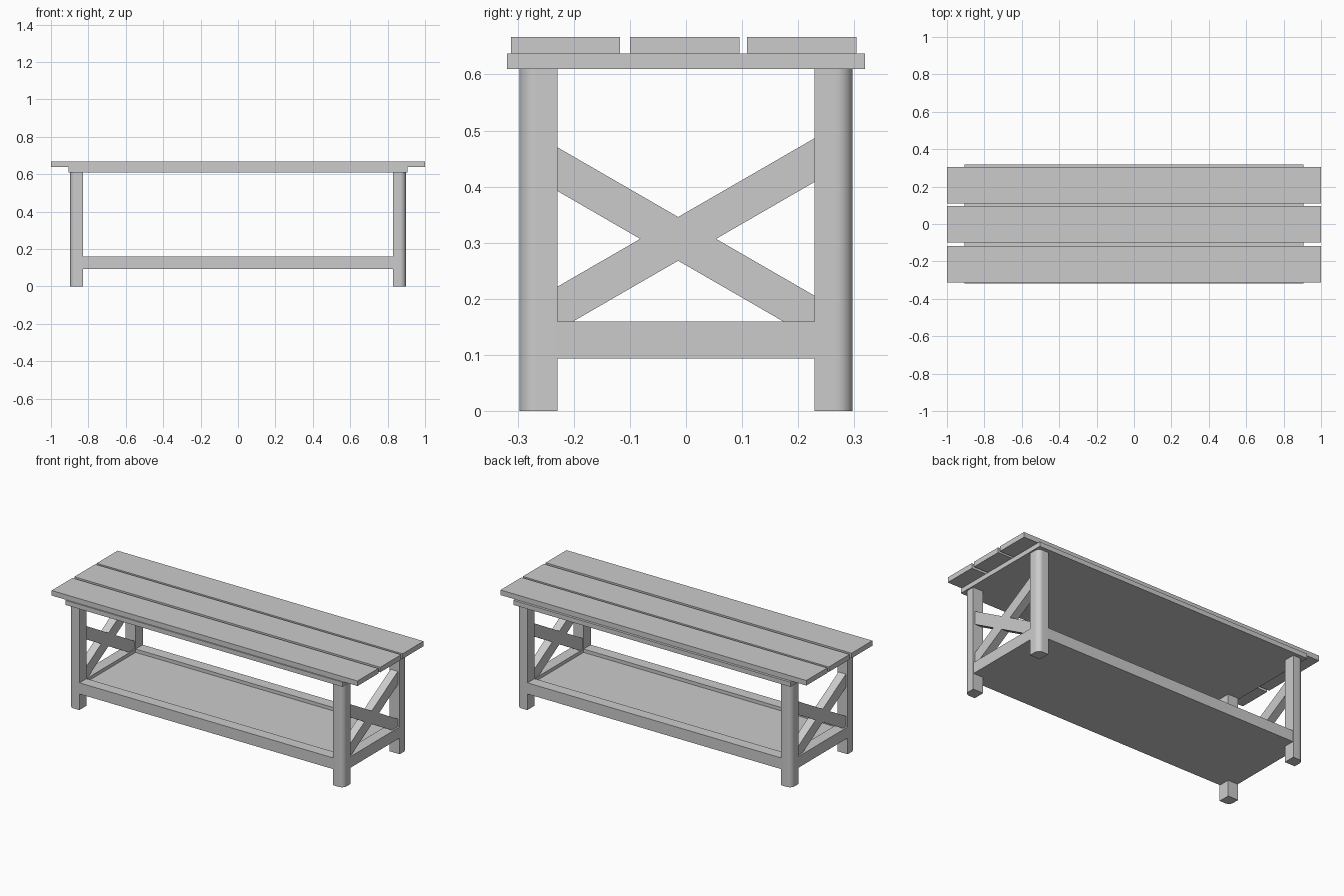
import bpy, bmesh
from math import sin, cos, pi, radians, tan

if "Cube" in bpy.data.objects:
    bpy.data.objects.remove(bpy.data.objects["Cube"])


def make_object(name, bm):
    bmesh.ops.recalc_face_normals(bm, faces=bm.faces)
    mesh = bpy.data.meshes.new(name)
    bm.to_mesh(mesh)
    bm.free()
    ob = bpy.data.objects.new(name, mesh)
    bpy.context.collection.objects.link(ob)
    return ob


def prism(name, points, offset):
    """Extrude a closed 3D polygon by an offset vector."""
    bm = bmesh.new()
    face = bm.faces.new([bm.verts.new(p) for p in points])
    ext = bmesh.ops.extrude_face_region(bm, geom=[face])
    verts = [v for v in ext["geom"] if isinstance(v, bmesh.types.BMVert)]
    bmesh.ops.translate(bm, verts=verts, vec=offset)
    return make_object(name, bm)


def box(name, x0, x1, y0, y1, z0, z1):
    base = [(x0, y0, z0), (x1, y0, z0), (x1, y1, z0), (x0, y1, z0)]
    return prism(name, base, (0, 0, z1 - z0))


def mirror(ob, x=False, y=False):
    mod = ob.modifiers.new("mirror", "MIRROR")
    mod.use_axis = (x, y, False)
    mod.use_mirror_merge = False


IN_X, OUT_X = 0.83, 0.897      # leg inner and outer faces
IN_Y, OUT_Y = 0.229, 0.297
RADIUS = 0.03                  # rounded outer corner of each leg
TOP_Z, SEAT_Z = 0.61, 0.637
RAIL_Z0, RAIL_Z1 = 0.094, 0.16

# Seat planks on a solid under panel
for i, (y0, y1) in enumerate([(-0.312, -0.118), (-0.10, 0.095), (0.109, 0.304)]):
    box(f"seat_plank_{i + 1}", -1, 1, y0, y1, SEAT_Z, 0.667)
box("under_panel", -0.906, 0.906, -0.319, 0.319, TOP_Z, SEAT_Z)

# Legs: square posts with a rounded outer corner
profile = [(IN_X, OUT_Y, 0), (IN_X, IN_Y, 0), (OUT_X, IN_Y, 0)]
for i in range(11):
    a = i / 10 * pi / 2
    profile.append((OUT_X - RADIUS + RADIUS * cos(a), OUT_Y - RADIUS + RADIUS * sin(a), 0))
legs = prism("legs", profile, (0, 0, TOP_Z))
mirror(legs, x=True, y=True)
bpy.context.view_layer.objects.active = legs
legs.select_set(True)
bpy.ops.object.shade_smooth_by_angle(angle=radians(30))

# Lower shelf: rails between the legs around a recessed floor
mirror(box("long_rails", -IN_X, IN_X, IN_Y, OUT_Y - 0.002, RAIL_Z0, RAIL_Z1), y=True)
mirror(box("end_rails", IN_X, OUT_X - 0.002, -IN_Y, IN_Y, RAIL_Z0, RAIL_Z1), x=True)
box("shelf_floor", -IN_X, IN_X, -IN_Y, IN_Y, RAIL_Z0, 0.14)

# Crossed braces at both ends, sloping 30 degrees
CENTRE_Y, CENTRE_Z, HALF = -0.014, 0.307, 0.039
for name, slope in (("rising_brace", tan(pi / 6)), ("falling_brace", -tan(pi / 6))):
    pts = []
    for y, h in ((-0.235, -HALF), (0.235, -HALF), (0.235, HALF), (-0.235, HALF)):
        pts.append((0.837, y, CENTRE_Z + slope * (y - CENTRE_Y) + h))
    mirror(prism(name, pts, (0.048, 0, 0)), x=True)
